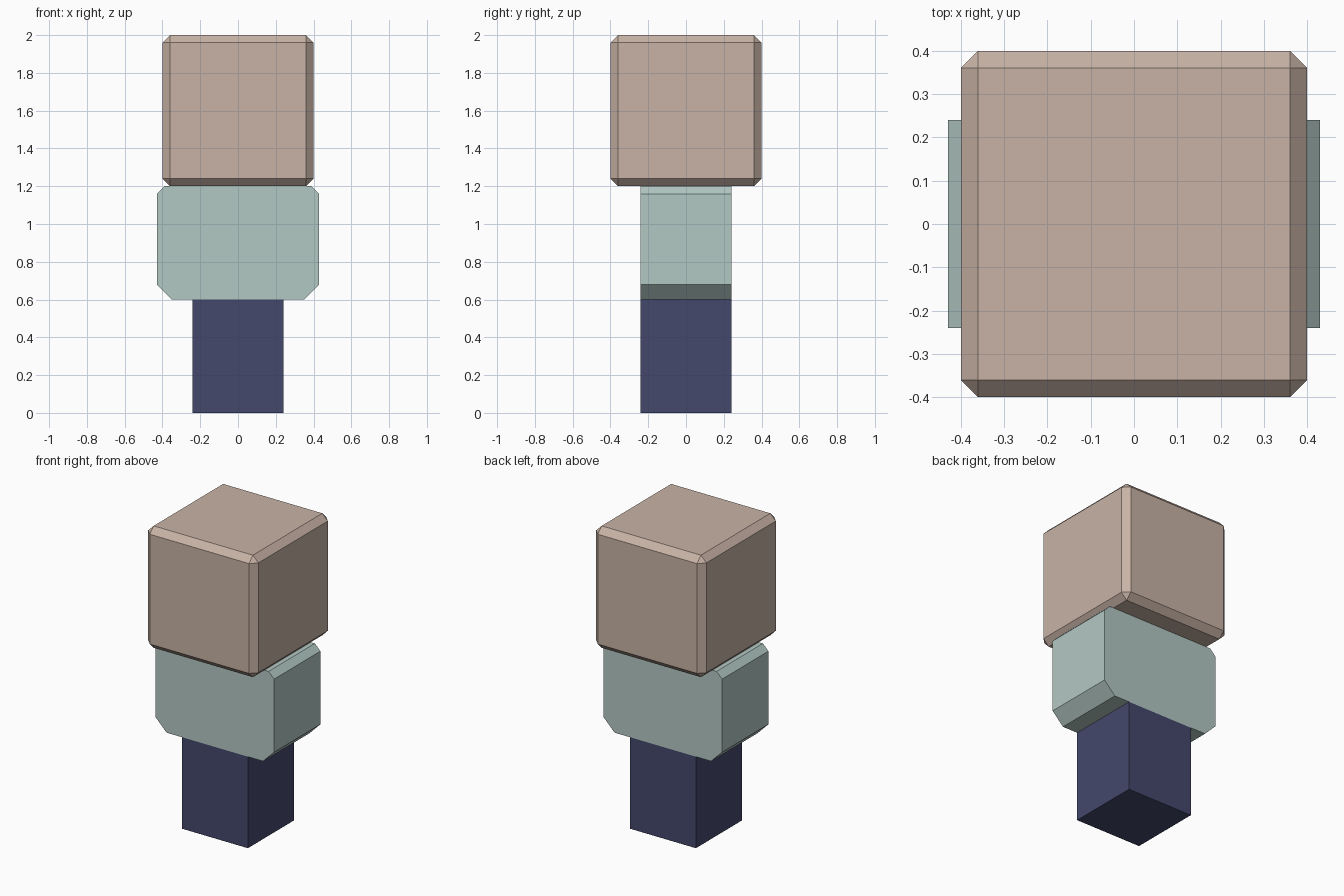
import bpy
import bmesh

if "Cube" in bpy.data.objects:
    bpy.data.objects.remove(bpy.data.objects["Cube"])


def finish(name, bm, color):
    bmesh.ops.recalc_face_normals(bm, faces=bm.faces)
    mesh = bpy.data.meshes.new(name)
    bm.to_mesh(mesh)
    bm.free()
    mat = bpy.data.materials.new(name + "_colour")
    mat.diffuse_color = (*color, 1)
    mat.use_nodes = True
    mat.node_tree.nodes["Principled BSDF"].inputs["Base Color"].default_value = mat.diffuse_color
    mesh.materials.append(mat)
    obj = bpy.data.objects.new(name, mesh)
    bpy.context.collection.objects.link(obj)
    return obj


def box(size, z_mid):
    bm = bmesh.new()
    bmesh.ops.create_cube(bm, size=1)
    bmesh.ops.scale(bm, vec=size, verts=bm.verts)
    bmesh.ops.translate(bm, vec=(0, 0, z_mid), verts=bm.verts)
    return bm


# Legs: one plain block
finish("legs", box((0.48, 0.48, 0.6), 0.3), (0.058, 0.065, 0.147))

# Torso: mirrored front outline with cut corners, extruded in depth
half = [(0.35, 0.60), (0.43, 0.68), (0.43, 1.16), (0.39, 1.20)]
outline = half + [(-x, z) for x, z in reversed(half)]
bm = bmesh.new()
face = bm.faces.new([bm.verts.new((x, -0.24, z)) for x, z in outline])
ext = bmesh.ops.extrude_face_region(bm, geom=[face], use_keep_orig=True)
moved = [v for v in ext["geom"] if isinstance(v, bmesh.types.BMVert)]
bmesh.ops.translate(bm, vec=(0, 0.48, 0), verts=moved)
finish("torso", bm, (0.45, 0.58, 0.55))

# Head: cube with a flat chamfer on every edge
head = finish("head", box((0.8, 0.8, 0.8), 1.6), (0.58, 0.45, 0.38))
bevel = head.modifiers.new("chamfer", 'BEVEL')
bevel.width = 0.04
bevel.segments = 1
